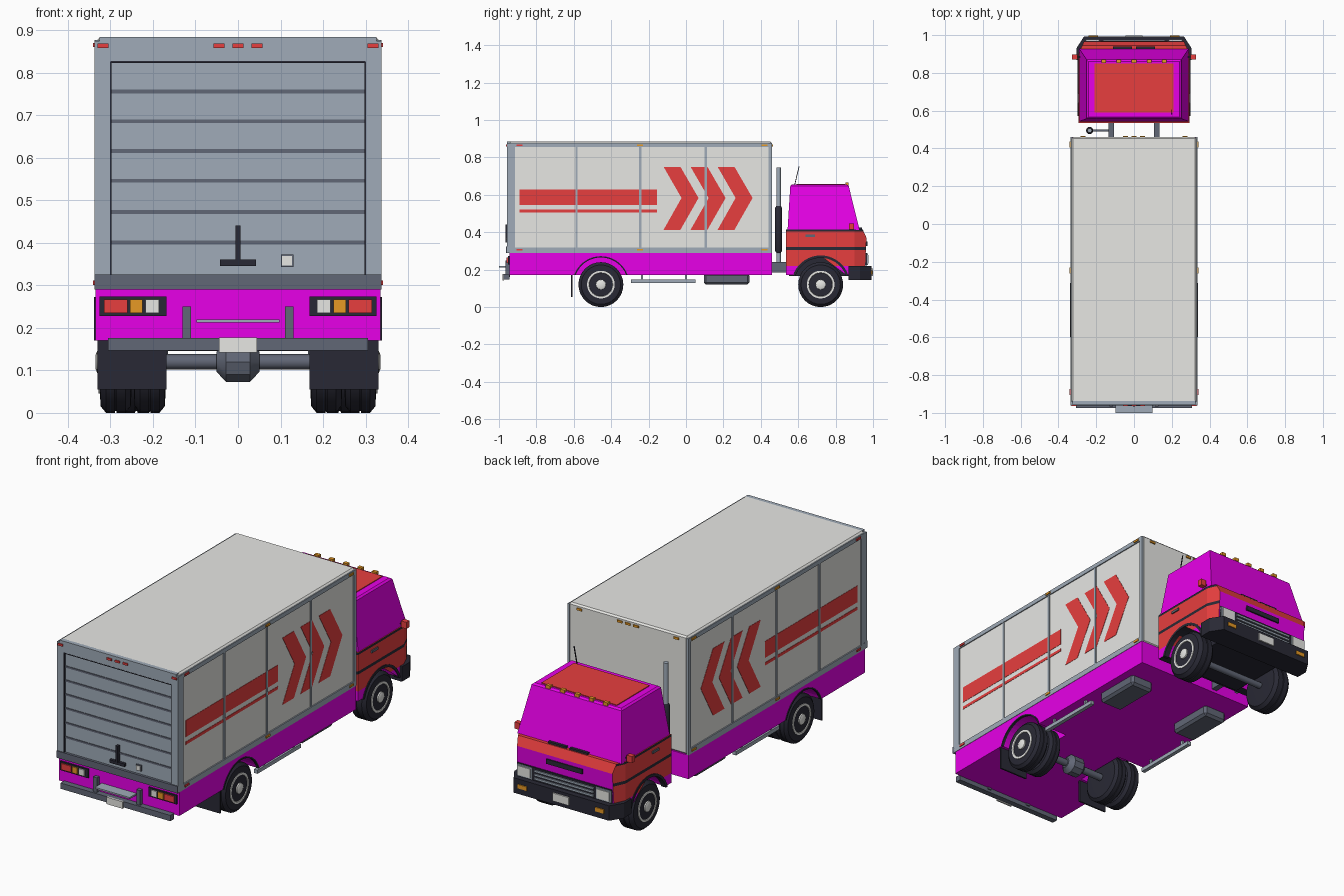
import bpy, bmesh, math
from mathutils import Vector

if "Cube" in bpy.data.objects:
    bpy.data.objects.remove(bpy.data.objects["Cube"])


def mat(name, r, g, b):
    m = bpy.data.materials.new(name)
    m.diffuse_color = (r, g, b, 1)
    m.use_nodes = True
    m.node_tree.nodes["Principled BSDF"].inputs["Base Color"].default_value = m.diffuse_color
    return m


MAGENTA = mat("magenta paint", 1.0, 0.0, 1.0)
RED = mat("red paint", 0.82, 0.05, 0.05)
LIGHT = mat("off white", 0.92, 0.92, 0.89)
GREY = mat("steel grey", 0.35, 0.41, 0.48)
DARK = mat("dark grey", 0.12, 0.135, 0.18)
BLACK = mat("black rubber", 0.022, 0.022, 0.035)
AMBER = mat("amber", 0.9, 0.36, 0.02)


def finish(name, bm, *mats, smooth=False):
    bmesh.ops.recalc_face_normals(bm, faces=bm.faces)
    me = bpy.data.meshes.new(name)
    bm.to_mesh(me)
    bm.free()
    for m in mats:
        me.materials.append(m)
    ob = bpy.data.objects.new(name, me)
    bpy.context.collection.objects.link(ob)
    if smooth:
        bpy.context.view_layer.objects.active = ob
        ob.select_set(True)
        bpy.ops.object.shade_smooth_by_angle(angle=math.radians(35))
        ob.select_set(False)
    return ob


def box(name, x, y, z, m, bevel=0):
    """Box from (min, max) ranges."""
    bm = bmesh.new()
    bmesh.ops.create_cube(bm, size=1)
    for v in bm.verts:
        v.co = [r[0] if c < 0 else r[1] for c, r in zip(v.co, (x, y, z))]
    if bevel:
        bmesh.ops.bevel(bm, geom=list(bm.edges), offset=bevel, segments=1, affect='EDGES')
    return finish(name, bm, m)


def pair(name, x, y, z, m, bevel=0):
    """Box on both sides of the truck."""
    for s, side in ((1, "right"), (-1, "left")):
        box(f"{name}_{side}", sorted((s * x[0], s * x[1])), y, z, m, bevel)


def prism(pts, x0, x1):
    """Side outline (y, z) extruded across x."""
    bm = bmesh.new()
    a = [bm.verts.new((x0, y, z)) for y, z in pts]
    b = [bm.verts.new((x1, y, z)) for y, z in pts]
    bm.faces.new(a)
    bm.faces.new(b)
    for i in range(len(pts)):
        j = (i + 1) % len(pts)
        bm.faces.new((a[i], a[j], b[j], b[i]))
    return bm


def lathe(name, prof, centre, m, axis='X', seg=32):
    """Profile of (along, radius) turned round an axis."""
    bm = bmesh.new()
    rings = []
    for t, r in prof:
        ring = []
        for i in range(seg):
            a = 2 * math.pi * i / seg
            c, s = r * math.cos(a), r * math.sin(a)
            p = (t, c, s) if axis == 'X' else (c, s, t)
            ring.append(bm.verts.new(Vector(p) + Vector(centre)))
        rings.append(ring)
    for p, q in zip(rings, rings[1:]):
        for i in range(seg):
            j = (i + 1) % seg
            bm.faces.new((p[i], p[j], q[j], q[i]))
    bm.faces.new(rings[0])
    bm.faces.new(rings[-1])
    return finish(name, bm, m, smooth=True)


def arch(yc, r, z0, zc=0.12, n=18):
    """Arc of points over a wheel, from rear to front at height z0."""
    a0 = math.asin((z0 - zc) / r)
    return [(yc - r * math.cos(a), zc + r * math.sin(a))
            for a in (a0 + (math.pi - 2 * a0) * i / n for i in range(n + 1))]


REAR, FRONT = -0.455, 0.72

# Cargo box: skirt with wheel arches, floor between the wheels, upper body
skirt = [(-0.945, 0.17)] + arch(REAR, 0.148, 0.17) + [(0.46, 0.17), (0.46, 0.29), (-0.945, 0.29)]
finish("cargo_skirt", prism(skirt, -0.335, 0.335), MAGENTA)
box("cargo_floor", (-0.165, 0.165), (-0.7, -0.2), (0.17, 0.28), MAGENTA)
box("cargo_body", (-0.331, 0.331), (-0.945, 0.46), (0.29, 0.884), LIGHT, 0.008)
for s in (1, -1):
    lip = arch(REAR, 0.152, 0.17) + arch(REAR, 0.145, 0.17)[::-1]
    finish("rear_arch_lip", prism(lip, s * 0.325, s * 0.338), BLACK)

# Side frame, ribs and graphics
pair("lower_rail", (0.326, 0.337), (-0.95, 0.461), (0.29, 0.318), GREY)
pair("upper_rail", (0.326, 0.336), (-0.95, 0.461), (0.855, 0.876), GREY)
pair("front_post", (0.326, 0.337), (0.442, 0.461), (0.29, 0.876), GREY)
for y in (-0.585, -0.245, 0.105):
    pair("side_rib", (0.33, 0.335), (y - 0.006, y + 0.006), (0.318, 0.856), GREY)
pair("wide_stripe", (0.33, 0.3325), (-0.89, -0.155), (0.545, 0.628), RED)
pair("thin_stripe", (0.33, 0.3325), (-0.89, -0.155), (0.506, 0.521), RED)
for s in (1, -1):
    for k in range(3):
        d = k * 0.1445
        chev = [(-0.12, 0.75), (-0.03, 0.75), (0.067, 0.583), (-0.03, 0.413), (-0.12, 0.413), (-0.024, 0.583)]
        finish("chevron", prism([(y + d, z) for y, z in chev], s * 0.33, s * 0.3325), RED)
for y, m in ((-0.89, RED), (-0.245, AMBER), (0.42, AMBER)):
    for z in (0.306, 0.865):
        pair("side_marker", (0.333, 0.341), (y - 0.016, y + 0.016), (z - 0.005, z + 0.005), m)
for x in (-0.27, -0.045, 0, 0.045, 0.27):
    box("box_front_marker", (x - 0.014, x + 0.014), (0.458, 0.466), (0.858, 0.868), AMBER)

# Rear frame and roller door
pair("rear_post", (0.30, 0.337), (-0.957, -0.915), (0.29, 0.874), GREY)
box("rear_header", (-0.325, 0.325), (-0.957, -0.935), (0.825, 0.884), GREY)
box("rear_sill", (-0.337, 0.337), (-0.962, -0.93), (0.29, 0.325), DARK)
box("door", (-0.30, 0.30), (-0.949, -0.94), (0.325, 0.825), GREY)
for z in (0.755, 0.685, 0.615, 0.545, 0.472, 0.40):
    box("door_groove", (-0.298, 0.298), (-0.952, -0.945), (z - 0.004, z + 0.005), DARK)
pair("door_edge", (0.297, 0.301), (-0.958, -0.945), (0.325, 0.825), BLACK)
box("door_top_edge", (-0.3, 0.3), (-0.958, -0.945), (0.823, 0.827), BLACK)
box("handle_bar", (-0.006, 0.006), (-0.966, -0.945), (0.355, 0.44), BLACK)
box("handle_base", (-0.042, 0.042), (-0.964, -0.945), (0.345, 0.36), BLACK)
box("lock_frame", (0.101, 0.130), (-0.957, -0.945), (0.343, 0.372), DARK)
box("lock_plate", (0.104, 0.127), (-0.96, -0.955), (0.346, 0.369), LIGHT)
for x in (-0.317, -0.045, 0, 0.045, 0.317):
    box("rear_marker", (x - 0.013, x + 0.013), (-0.963, -0.955), (0.858, 0.868), RED)

# Tail lamps, step and rear bumper
pair("lamp_panel", (0.168, 0.325), (-0.953, -0.94), (0.228, 0.273), BLACK)
for a, b, m in ((0.26, 0.315, RED), (0.224, 0.254, AMBER), (0.186, 0.217, LIGHT)):
    pair("tail_lamp", (a, b), (-0.959, -0.95), (0.235, 0.266), m)
pair("step_bracket", (0.11, 0.131), (-0.965, -0.94), (0.16, 0.25), DARK)
box("rear_step", (-0.097, 0.097), (-1.0, -0.94), (0.212, 0.22), GREY)
box("rear_bumper", (-0.306, 0.306), (-0.975, -0.945), (0.147, 0.176), DARK)
box("rear_plate", (-0.045, 0.045), (-0.981, -0.972), (0.142, 0.177), LIGHT)

# Chassis parts
lathe("rear_axle", [(-0.2, 0.018), (0.2, 0.018)], (0, REAR, 0.12), DARK, seg=12)
lathe("differential", [(-0.05, 0.025), (-0.028, 0.05), (0.028, 0.05), (0.05, 0.025)], (0, REAR, 0.12), DARK, seg=10)
lathe("front_axle", [(-0.2, 0.016), (0.2, 0.016)], (0, FRONT, 0.12), DARK, seg=12)
pair("frame_rail", (0.105, 0.135), (0.42, 0.56), (0.185, 0.24), DARK)
pair("side_guard", (0.295, 0.315), (-0.295, 0.052), (0.128, 0.147), GREY)
for y in (-0.235, 0.0):
    pair("guard_post", (0.3, 0.31), (y - 0.006, y + 0.006), (0.14, 0.18), GREY)
pair("tank", (0.165, 0.295), (0.095, 0.34), (0.12, 0.18), DARK, 0.012)
pair("mud_flap", (0.168, 0.33), (-0.616, -0.608), (0.055, 0.172), BLACK)


# Wheels
def wheel(name, s, y, xs):
    for x0, x1 in xs:
        w = x1 - x0
        prof = [(0, 0.07), (0.03 * w, 0.105), (0.2 * w, 0.12), (0.47 * w, 0.12), (0.48 * w, 0.116),
                (0.52 * w, 0.116), (0.53 * w, 0.12), (0.8 * w, 0.12), (0.97 * w, 0.105), (w, 0.07)]
        lathe(name + "_tyre", [(s * (x0 + t), r) for t, r in prof], (0, y, 0.12), BLACK)
    x = xs[-1][1]
    lathe(name + "_rim", [(s * (x - 0.02), 0.074), (s * (x + 0.003), 0.074), (s * (x + 0.003), 0.064),
                          (s * (x - 0.008), 0.058), (s * (x - 0.004), 0.03)], (0, y, 0.12), LIGHT)
    lathe(name + "_cap", [(s * (x - 0.01), 0.028), (s * (x + 0.006), 0.026), (s * (x + 0.01), 0.016)],
          (0, y, 0.12), LIGHT, seg=16)
    for i in range(8):
        a = i * math.pi / 4 + 0.2
        lathe(name + "_slot", [(s * (x - 0.012), 0.009), (s * (x - 0.004), 0.009)],
              (0, y + 0.045 * math.cos(a), 0.12 + 0.045 * math.sin(a)), DARK, seg=8)


for s, side in ((1, "right"), (-1, "left")):
    wheel("rear_wheel_" + side, s, REAR, ((0.17, 0.245), (0.25, 0.325)))
    wheel("front_wheel_" + side, s, FRONT, ((0.19, 0.288),))

# Lower cab: banded by height, front face separate, front corners drawn in
side = [(0.535, 0.17)] + arch(FRONT, 0.146, 0.17) + [(0.955, 0.17), (0.965, 0.37), (0.945, 0.414), (0.535, 0.414)]
bm = prism(side, -0.294, 0.294)
bmesh.ops.triangulate(bm, faces=bm.faces)
cuts = [((0, 0, z), (0, 0, 1)) for z in (0.22, 0.305, 0.32, 0.37, 0.403)] + [((0, 0.9, 0), (0, 1, 0))]
for co, no in cuts:
    bmesh.ops.bisect_plane(bm, geom=bm.verts[:] + bm.edges[:] + bm.faces[:], plane_co=co, plane_no=no)
bmesh.ops.recalc_face_normals(bm, faces=bm.faces)
for f in bm.faces:
    c, n = f.calc_center_median(), f.normal
    if n.z < -0.9 or (0.305 < c.z < 0.32 and n.y < 0.5) or (0.403 < c.z < 0.413 and n.y < 0.3):
        f.material_index = 2
    elif c.z < 0.22 or (n.y > 0.9 and c.z < 0.37):
        f.material_index = 0
    else:
        f.material_index = 1
for v in bm.verts:
    if v.co.y > 0.901:
        v.co.x *= 1 - 0.09 * (v.co.y - 0.9) / 0.06
finish("lower_cab", bm, MAGENTA, RED, BLACK)
box("cab_floor", (-0.185, 0.185), (0.55, 0.94), (0.165, 0.3), BLACK)
for s in (1, -1):
    lip = arch(FRONT, 0.156, 0.165) + arch(FRONT, 0.143, 0.165)[::-1]
    finish("front_arch_lip", prism(lip, s * 0.27, s * 0.298), BLACK)

# Upper cab, tapering to the roof
bm = prism([(0.543, 0.412), (0.928, 0.412), (0.868, 0.655), (0.558, 0.655)], -0.29, 0.29)
for v in bm.verts:
    if v.co.z > 0.5:
        v.co.x *= 0.86
bmesh.ops.bevel(bm, geom=[e for e in bm.edges if all(v.co.z > 0.6 for v in e.verts)],
                offset=0.008, segments=1, affect='EDGES')
finish("upper_cab", bm, MAGENTA)
box("roof_panel", (-0.21, 0.21), (0.59, 0.85), (0.65, 0.659), RED)
for x in (-0.16, -0.08, 0, 0.08, 0.16):
    box("roof_marker", (x - 0.012, x + 0.012), (0.852, 0.87), (0.65, 0.666), AMBER)
pair("wiper", (0.01, 0.11), (0.926, 0.94), (0.414, 0.424), BLACK)
pair("door_handle", (0.29, 0.3), (0.64, 0.69), (0.375, 0.387), DARK)
pair("mirror_arm", (0.27, 0.30), (0.88, 0.89), (0.425, 0.432), BLACK)
pair("mirror", (0.298, 0.327), (0.872, 0.897), (0.415, 0.448), RED)

# Grille, headlamps and front bumper
box("badge_strip", (-0.1, 0.1), (0.955, 0.97), (0.326, 0.35), BLACK)
box("grille", (-0.262, 0.262), (0.95, 0.968), (0.222, 0.288), BLACK)
for z in (0.235, 0.254, 0.273):
    box("grille_bar", (-0.165, 0.165), (0.96, 0.974), (z - 0.005, z + 0.005), GREY)
pair("headlamp_frame", (0.178, 0.262), (0.955, 0.972), (0.225, 0.285), GREY)
pair("headlamp", (0.185, 0.255), (0.968, 0.976), (0.232, 0.278), LIGHT)
bm = bmesh.new()
plan = [(-0.305, 0.868), (-0.305, 0.93), (-0.265, 0.992), (0.265, 0.992), (0.305, 0.93), (0.305, 0.868)]
low = bm.faces.new([bm.verts.new((x, y, 0.145)) for x, y in plan])
up = bmesh.ops.extrude_face_region(bm, geom=[low])
for v in up["geom"]:
    if isinstance(v, bmesh.types.BMVert):
        v.co.z = 0.22
finish("front_bumper", bm, BLACK)
box("front_plate", (-0.045, 0.045), (0.99, 0.999), (0.165, 0.205), LIGHT)
pair("turn_lamp", (0.19, 0.24), (0.99, 0.997), (0.175, 0.195), AMBER)

# Exhaust stack and aerial
EX = (-0.235, 0.495, 0)
lathe("exhaust_pipe", [(0.2, 0.012), (0.745, 0.012)], EX, GREY, 'Z', 16)
lathe("muffler", [(0.29, 0.012), (0.3, 0.019), (0.53, 0.019), (0.54, 0.012)], EX, BLACK, 'Z', 16)
box("exhaust_arm", (-0.235, -0.12), (0.49, 0.5), (0.205, 0.225), DARK)
finish("aerial", prism([(0.578, 0.65), (0.582, 0.65), (0.607, 0.752), (0.603, 0.752)], 0.198, 0.202), BLACK)
